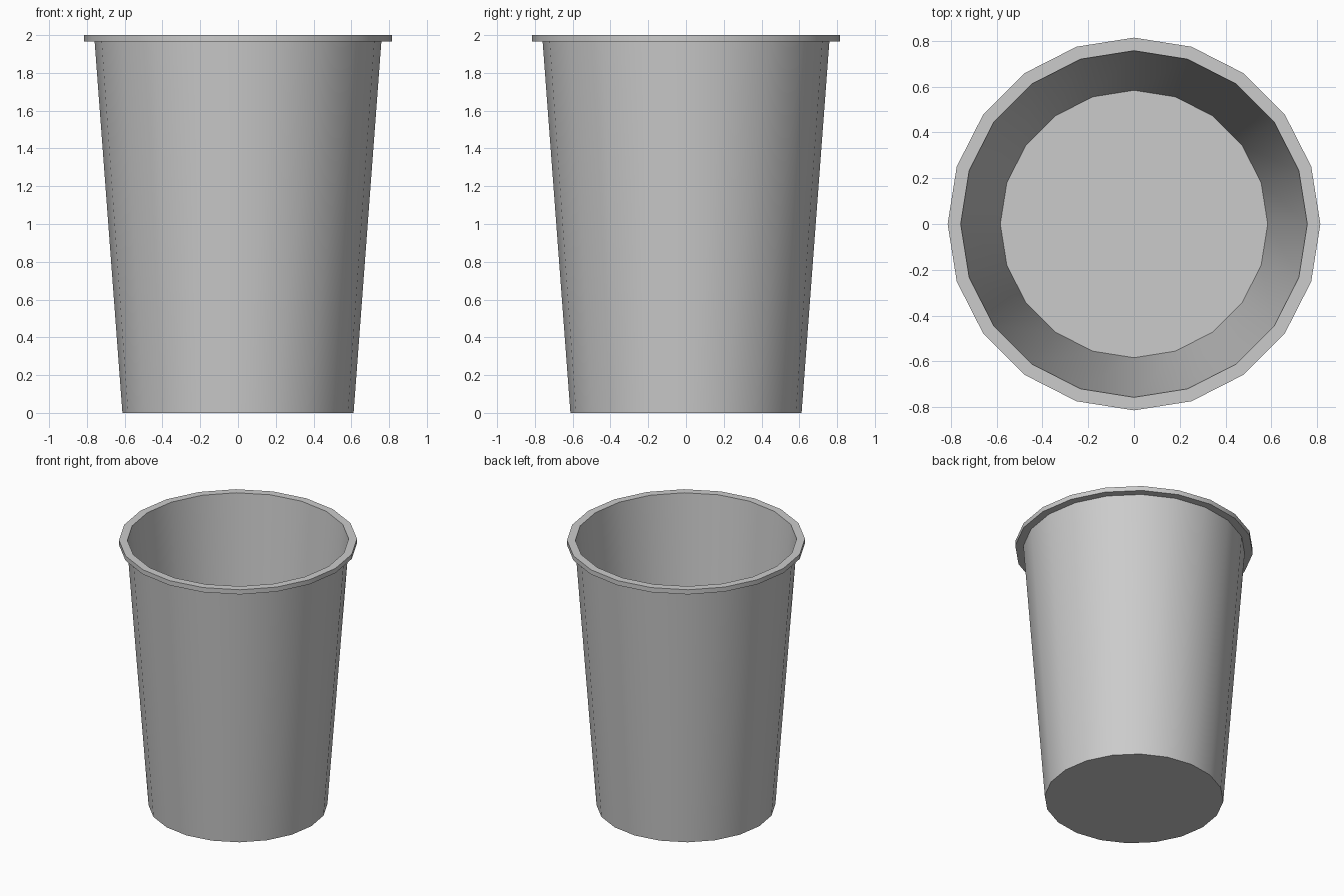
import bpy, bmesh, math

if "Cube" in bpy.data.objects:
    bpy.data.objects.remove(bpy.data.objects["Cube"])

SIDES = 20

# Profile (radius, z): outer base, outer wall, lip, inner wall, inner floor
profile = [(0.612, 0.0), (0.759, 1.965), (0.814, 1.965),
           (0.814, 2.0), (0.757, 2.0), (0.584, 0.035)]

bm = bmesh.new()
rings = []
for r, z in profile:
    rings.append([bm.verts.new((r * math.cos(math.tau * i / SIDES),
                                r * math.sin(math.tau * i / SIDES), z))
                  for i in range(SIDES)])

# Walls and lip
for a, b in zip(rings, rings[1:]):
    for i in range(SIDES):
        j = (i + 1) % SIDES
        bm.faces.new((a[i], a[j], b[j], b[i]))

# Underside and inside floor
bm.faces.new(rings[0][::-1])
bm.faces.new(rings[-1])
bmesh.ops.recalc_face_normals(bm, faces=bm.faces[:])

mesh = bpy.data.meshes.new("tapered_bin")
bm.to_mesh(mesh)
bm.free()
bin_obj = bpy.data.objects.new("tapered_bin", mesh)
bpy.context.collection.objects.link(bin_obj)

# Smooth round walls, sharp rims
bpy.context.view_layer.objects.active = bin_obj
bin_obj.select_set(True)
bpy.ops.object.shade_smooth_by_angle(angle=math.radians(30))
